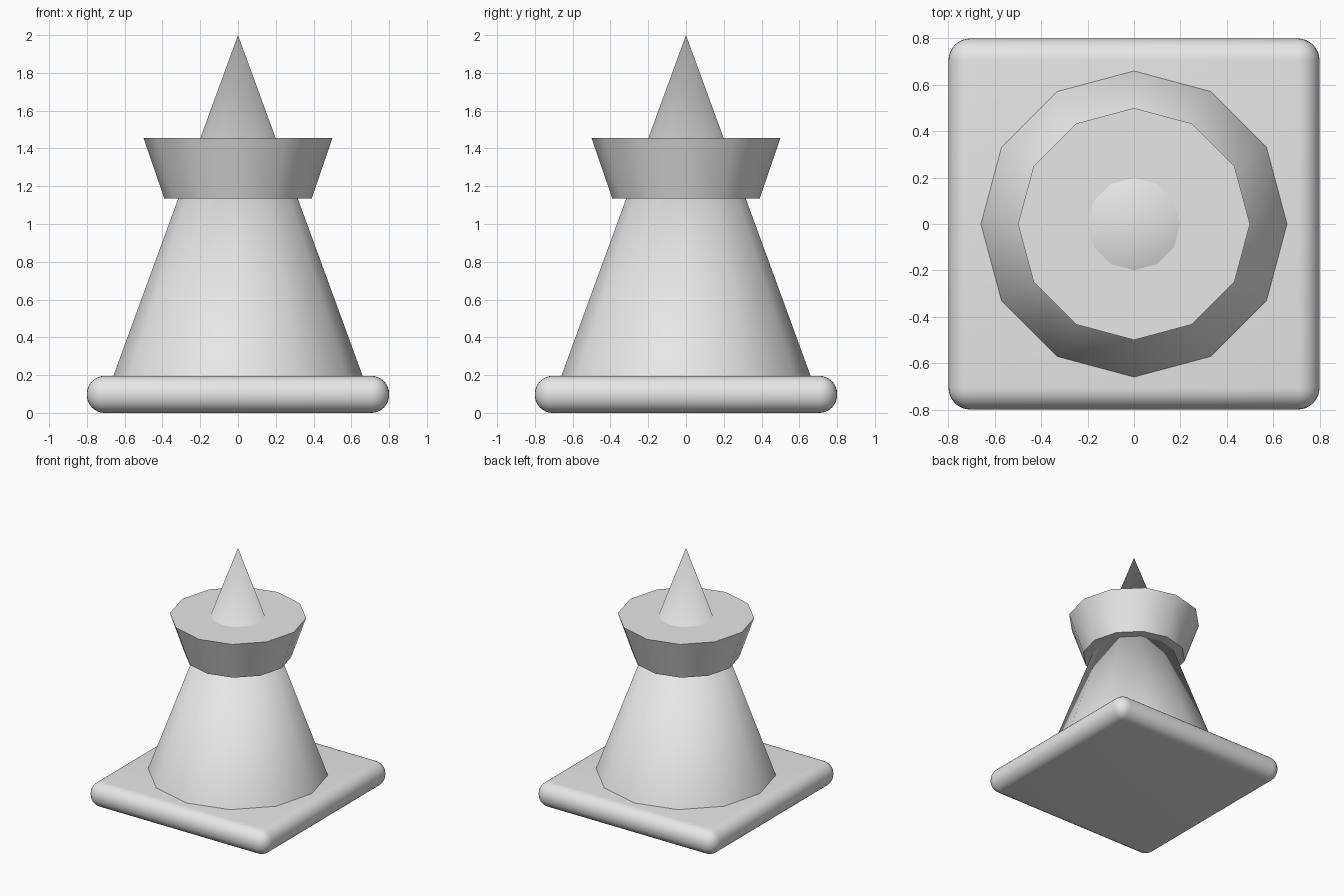
import bpy
import math

default = bpy.data.objects.get("Cube")
if default:
    bpy.data.objects.remove(default, do_unlink=True)

SIDES = 12

grey = bpy.data.materials.new("light_grey")
grey.use_nodes = True
grey.diffuse_color = (0.8, 0.8, 0.8, 1)
grey.node_tree.nodes["Principled BSDF"].inputs["Base Color"].default_value = (0.8, 0.8, 0.8, 1)


def finish(name):
    """Name, colour and smooth the active object."""
    obj = bpy.context.object
    obj.name = name
    obj.data.materials.append(grey)
    bpy.ops.object.shade_smooth_by_angle(angle=math.radians(30))
    return obj


def frustum(name, r_bottom, r_top, z_bottom, z_top):
    """Twelve-sided cone section with a corner on the x axis."""
    bpy.ops.mesh.primitive_cone_add(
        vertices=SIDES, radius1=r_bottom, radius2=r_top,
        depth=z_top - z_bottom, location=(0, 0, (z_bottom + z_top) / 2))
    return finish(name)


# Square base with fully rounded edges
width, height = 1.6, 0.196
bpy.ops.mesh.primitive_cube_add(size=1, location=(0, 0, height / 2))
bpy.context.object.scale = (width, width, height)
bpy.ops.object.transform_apply(location=False, rotation=False, scale=True)
bevel = bpy.context.object.modifiers.new("rounding", "BEVEL")
bevel.width = height * 0.48
bevel.segments = 8
bpy.ops.object.modifier_apply(modifier=bevel.name)
finish("base")

# Tall cone rising from the base to the tip
frustum("cone", 0.695, 0, 0.1, 2.0)

# Flared collar around the cone
frustum("collar", 0.39, 0.5, 1.135, 1.455)
